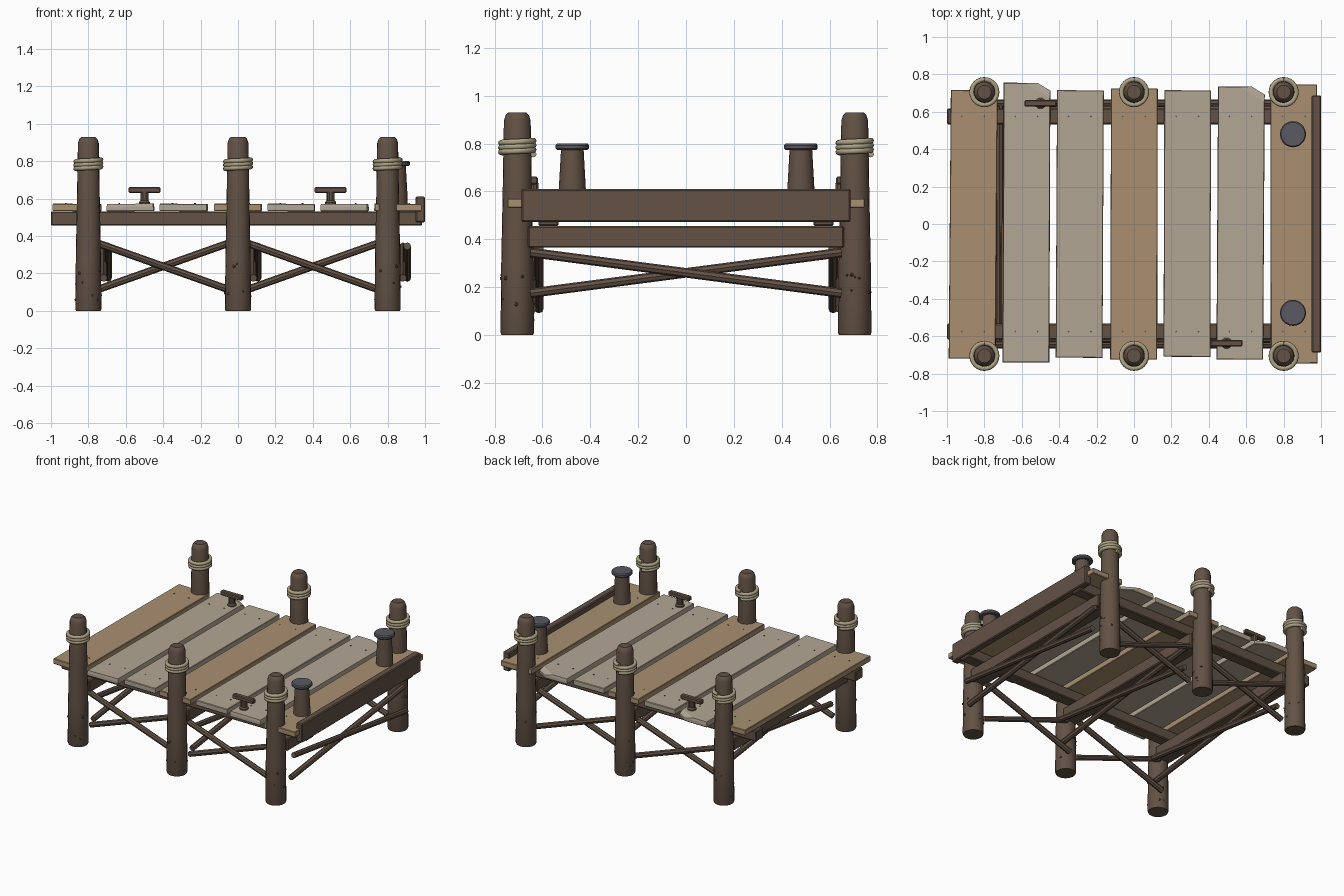
import bpy, bmesh, math, random
from mathutils import Vector, Matrix

if "Cube" in bpy.data.objects:
    bpy.data.objects.remove(bpy.data.objects["Cube"])

random.seed(4)


def mat(name, col):
    m = bpy.data.materials.new(name)
    m.diffuse_color = (*col, 1)
    m.use_nodes = True
    m.node_tree.nodes["Principled BSDF"].inputs["Base Color"].default_value = m.diffuse_color
    return m


DARK = mat("dark_wood", (0.125, 0.085, 0.06))
TAN = mat("tan_wood", (0.40, 0.28, 0.165))
PALE = mat("weathered_wood", (0.45, 0.385, 0.30))
ROPE = mat("rope_fibre", (0.42, 0.36, 0.23))
IRON = mat("iron", (0.10, 0.10, 0.12))


def finish(name, bm, m, smooth=False):
    bmesh.ops.recalc_face_normals(bm, faces=bm.faces)
    me = bpy.data.meshes.new(name)
    bm.to_mesh(me)
    bm.free()
    ob = bpy.data.objects.new(name, me)
    bpy.context.collection.objects.link(ob)
    me.materials.append(m)
    if smooth:
        bpy.context.view_layer.objects.active = ob
        bpy.ops.object.select_all(action='DESELECT')
        ob.select_set(True)
        bpy.ops.object.shade_smooth_by_angle(angle=math.radians(35))
    return ob


def box(name, lo, hi, m, bevel=0.006):
    lo, hi = Vector(lo), Vector(hi)
    bm = bmesh.new()
    bmesh.ops.create_cube(bm, size=1)
    bmesh.ops.scale(bm, vec=hi - lo, verts=bm.verts)
    bmesh.ops.translate(bm, vec=(lo + hi) / 2, verts=bm.verts)
    bmesh.ops.bevel(bm, geom=bm.edges[:], offset=bevel, segments=1, affect='EDGES')
    return finish(name, bm, m)


def loft(bm, rings):
    rows = [[bm.verts.new(p) for p in r] for r in rings]
    n = len(rows[0])
    for a, b in zip(rows, rows[1:]):
        for i in range(n):
            j = (i + 1) % n
            bm.faces.new((a[i], a[j], b[j], b[i]))
    bm.faces.new(rows[0][::-1])
    bm.faces.new(rows[-1])


def lathe(name, x, y, profile, sides, m):
    bm = bmesh.new()
    loft(bm, [[(x + r * math.cos(2 * math.pi * i / sides), y + r * math.sin(2 * math.pi * i / sides), z)
               for i in range(sides)] for r, z in profile])
    return finish(name, bm, m, True)


def pole(name, a, b, r, m, sides=8):
    a, b = Vector(a), Vector(b)
    d = b - a
    bm = bmesh.new()
    rot = d.to_track_quat('Z', 'Y').to_matrix().to_4x4()
    bmesh.ops.create_cone(bm, cap_ends=True, segments=sides, radius1=r, radius2=r, depth=d.length,
                          matrix=Matrix.Translation((a + b) / 2) @ rot)
    return finish(name, bm, m, True)


# posts with barnacle bumps and rope windings
for px in (-0.8, 0, 0.8):
    for py in (-0.705, 0.705):
        lathe("post", px, py, [(0.066, 0), (0.07, 0.01), (0.067, 0.3), (0.061, 0.6), (0.056, 0.895),
                               (0.049, 0.918), (0.037, 0.93)], 20, DARK)
        bm = bmesh.new()
        for _ in range(10):
            a, z = random.uniform(0, 6.28), random.uniform(0.04, 0.26)
            p = (px + 0.067 * math.cos(a), py + 0.067 * math.sin(a), z)
            bmesh.ops.create_icosphere(bm, subdivisions=1, radius=random.uniform(0.005, 0.01),
                                       matrix=Matrix.Translation(p))
        finish("post_barnacles", bm, DARK, True)
        cu = bpy.data.curves.new("rope_wrap", 'CURVE')
        cu.dimensions = '3D'
        cu.bevel_depth = 0.0125
        cu.bevel_resolution = 2
        cu.use_fill_caps = True
        sp = cu.splines.new('POLY')
        n = 72
        sp.points.add(n)
        for i in range(n + 1):
            a = 2 * math.pi * 3 * i / n + 0.5 * math.pi
            sp.points[i].co = (px + 0.068 * math.cos(a), py + 0.068 * math.sin(a), 0.755 + 0.057 * i / n, 1)
        ob = bpy.data.objects.new("rope_wrap", cu)
        cu.materials.append(ROPE)
        bpy.context.collection.objects.link(ob)

# deck planks: x centre, front y, back y, twist, material, broken back corner
planks = [(-0.86, -0.72, 0.715, -0.008, TAN, 0), (-0.575, -0.74, 0.755, -0.004, PALE, 1),
          (-0.29, -0.715, 0.715, -0.005, PALE, 0), (0, -0.725, 0.725, -0.003, TAN, 0),
          (0.285, -0.71, 0.715, -0.003, PALE, 0), (0.57, -0.725, 0.735, -0.006, PALE, 1),
          (0.855, -0.745, 0.745, 0.002, TAN, 0)]
for k, (cx, y0, y1, tw, m, broken) in enumerate(planks):
    w, zb, zt = 0.125, 0.532, 0.572

    def outline(z, cut, s):
        return [(-w + s, y0 + s, z), (w - s, y0 + s, z), (w - s, y1 - s - cut * 0.6, z),
                (w - s - cut, y1 - s, z), (-w + s, y1 - s, z)]

    bm = bmesh.new()
    cut = 0.07 if broken else 0.004
    loft(bm, [outline(zb, cut, 0.003), outline(zb + 0.004, cut, 0),
              outline(zt - 0.018 if broken else zt - 0.004, cut, 0),
              outline(zt, 0.13 if broken else cut, 0.003)])
    rot = Matrix.Rotation(tw, 4, 'Z') @ Matrix.Translation((0, 0, 0.552)) \
        @ Matrix.Rotation(random.uniform(-0.012, 0.012), 4, 'Y') @ Matrix.Translation((0, 0, -0.552))
    bmesh.ops.transform(bm, matrix=Matrix.Translation((cx, 0, 0)) @ rot, verts=bm.verts)
    finish("deck_plank", bm, m)
    # nail heads
    for sx in (-0.06, 0.06):
        for sy in (-0.575, 0.575):
            pole("nail", (cx + sx, sy, 0.56), (cx + sx, sy, 0.575), 0.005, IRON, 6)

# stringers and side bracing
for s in (-1, 1):
    box("stringer", (-1, s * 0.575 - 0.042, 0.455), (0.985, s * 0.575 + 0.042, 0.532), DARK)
    for xa in (-0.76, 0.04):
        xb = xa + 0.72
        pole("side_brace", (xa, s * 0.645, 0.365), (xb, s * 0.645, 0.11), 0.02, DARK)
        pole("side_brace", (xa, s * 0.615, 0.11), (xb, s * 0.615, 0.365), 0.02, DARK)

# cross beams and cross bracing at each post pair
for px in (-0.8, 0, 0.8):
    box("cross_beam", (px - 0.05, -0.66, 0.365), (px + 0.062, 0.66, 0.455), DARK)
    pole("cross_brace", (px + 0.105, -0.65, 0.345), (px + 0.105, 0.65, 0.175), 0.02, DARK)
    pole("cross_brace", (px + 0.082, -0.65, 0.175), (px + 0.082, 0.65, 0.345), 0.02, DARK)

# end fascia
box("end_board", (0.95, -0.688, 0.473), (1.0, 0.688, 0.61), DARK)

# bollards
for y in (-0.475, 0.48):
    lathe("bollard", 0.85, y, [(0.058, 0.56), (0.056, 0.62), (0.047, 0.78)], 16, DARK)
    lathe("bollard_cap", 0.85, y, [(0.064, 0.774), (0.07, 0.78), (0.07, 0.793), (0.064, 0.8)], 20, IRON)

# mooring cleats
for x, y in ((0.495, -0.637), (-0.5, 0.645)):
    lathe("cleat_stem", x, y, [(0.03, 0.565), (0.03, 0.58), (0.022, 0.59), (0.022, 0.635)], 10, DARK)
    box("cleat_bar", (x - 0.085, y - 0.018, 0.63), (x + 0.085, y + 0.018, 0.662), DARK)
